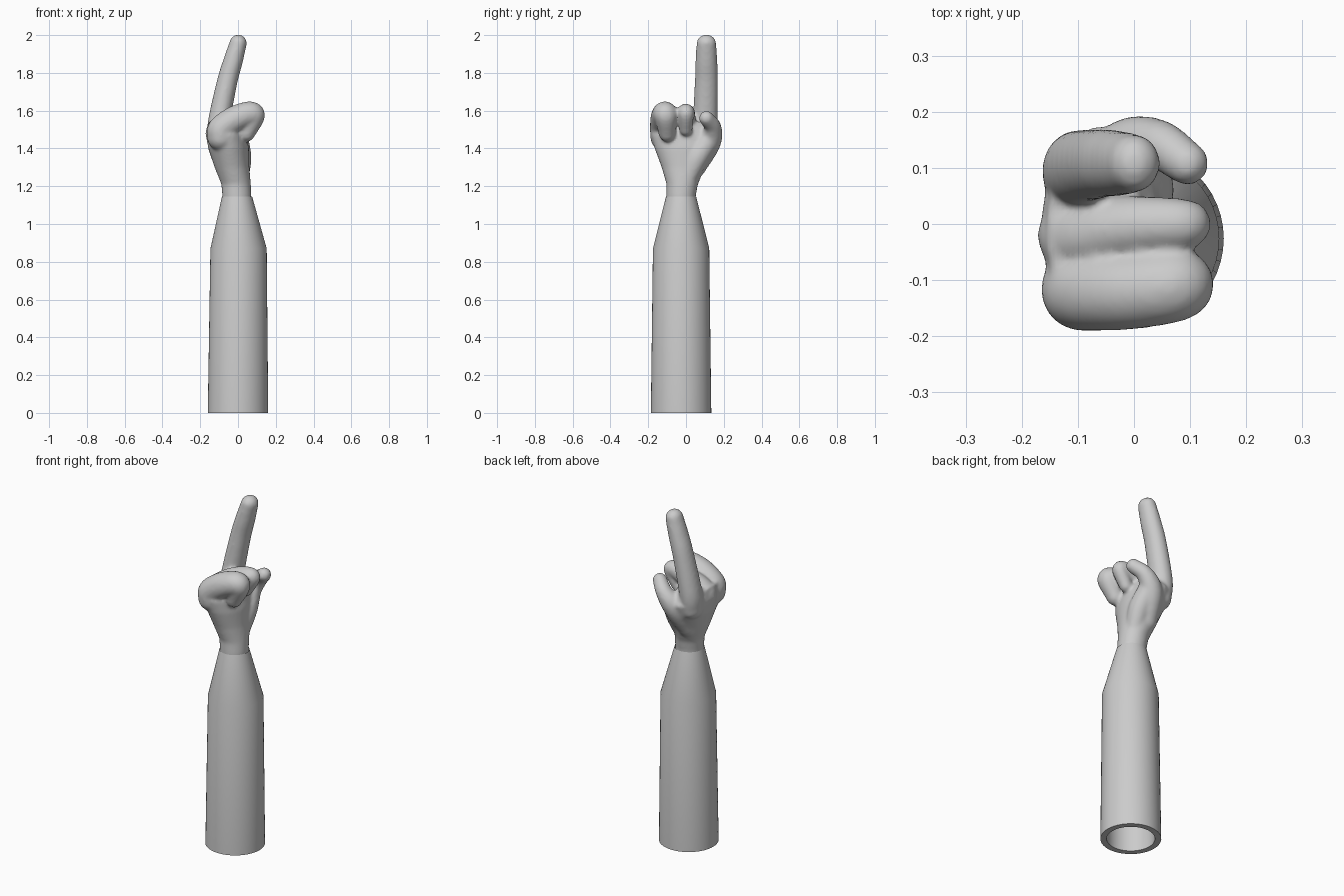
import bpy
import bmesh
from math import cos, sin, pi
from mathutils import Vector, Matrix

cube = bpy.data.objects.get("Cube")
if cube:
    bpy.data.objects.remove(cube)

grey = bpy.data.materials.new("plain grey")
grey.use_nodes = True
grey.diffuse_color = (0.6, 0.6, 0.6, 1)
grey.node_tree.nodes["Principled BSDF"].inputs["Base Color"].default_value = (0.6, 0.6, 0.6, 1)


def loft(bm, rows, segments=48, closed=False):
    """Skin elliptical rings given as (z, centre x, centre y, radius x, radius y)."""
    rings = []
    for z, cx, cy, rx, ry in rows:
        angles = [2 * pi * i / segments for i in range(segments)]
        rings.append([bm.verts.new((cx + rx * cos(a), cy + ry * sin(a), z)) for a in angles])
    pairs = list(zip(rings, rings[1:]))
    if closed:
        pairs.append((rings[-1], rings[0]))
    else:
        bm.faces.new(rings[0][::-1])
        bm.faces.new(rings[-1])
    for low, high in pairs:
        for i in range(segments):
            j = (i + 1) % segments
            bm.faces.new((low[i], low[j], high[j], high[i]))


def spline(p0, p1, p2, p3, t):
    """Catmull-Rom point between p1 and p2."""
    return 0.5 * (2 * p1 + (p2 - p0) * t + (2 * p0 - 5 * p1 + 4 * p2 - p3) * t * t
                  + (3 * p1 - p0 - 3 * p2 + p3) * t ** 3)


def finger(bm, points, widen=1.0, steps=12):
    """Run spheres along a curve of (x, y, z, radius) points."""
    pts = [Vector(p) for p in points]
    pts = [2 * pts[0] - pts[1]] + pts + [2 * pts[-1] - pts[-2]]
    for k in range(1, len(pts) - 2):
        for s in range(steps + 1):
            p = spline(*pts[k - 1:k + 3], s / steps)
            place = Matrix.Translation(p.xyz) @ Matrix.Diagonal((1, widen, 1, 1))
            bmesh.ops.create_icosphere(bm, subdivisions=3, radius=p.w, matrix=place)


def make_object(name, bm):
    bmesh.ops.recalc_face_normals(bm, faces=bm.faces)
    mesh = bpy.data.meshes.new(name)
    bm.to_mesh(mesh)
    bm.free()
    mesh.materials.append(grey)
    obj = bpy.data.objects.new(name, mesh)
    bpy.context.collection.objects.link(obj)
    return obj


# Hollow sleeve: outer wall up, inner wall back down
bm = bmesh.new()
wall = [(0, 0, 0.16), (0.87, 0.003, 0.149), (1.145, -0.005, 0.08),
        (1.12, -0.005, 0.068), (0.85, 0.003, 0.118), (0, 0, 0.127)]
loft(bm, [(z, x, -0.026, r, r) for z, x, r in wall], closed=True)
sleeve = make_object("sleeve", bm)
bpy.ops.object.select_all(action='DESELECT')
sleeve.select_set(True)
bpy.context.view_layer.objects.active = sleeve
bpy.ops.object.shade_smooth_by_angle(angle=pi / 6)

# Hand: palm and fingers fused into one skin
bm = bmesh.new()
loft(bm, [(1.08, -0.005, -0.027, 0.074, 0.076),
          (1.15, -0.006, -0.026, 0.077, 0.078),
          (1.21, -0.01, -0.02, 0.078, 0.083),
          (1.30, -0.032, -0.014, 0.092, 0.115),
          (1.40, -0.05, -0.006, 0.108, 0.160),
          (1.47, -0.06, -0.004, 0.105, 0.180),
          (1.54, -0.07, -0.02, 0.085, 0.150)])
# Little-side folded finger
finger(bm, [(-0.09, -0.115, 1.46, 0.074), (-0.085, -0.118, 1.505, 0.073),
            (0.0, -0.118, 1.563, 0.07), (0.08, -0.108, 1.578, 0.063),
            (0.045, -0.1, 1.48, 0.045)])
# Middle folded finger
finger(bm, [(-0.1, -0.02, 1.45, 0.067), (-0.097, -0.02, 1.5, 0.066),
            (0.0, -0.004, 1.565, 0.055), (0.093, 0.0, 1.588, 0.044),
            (0.055, 0.0, 1.5, 0.035)])
# Pointing finger
finger(bm, [(-0.1, 0.085, 1.44, 0.062), (-0.1, 0.1, 1.54, 0.06), (-0.058, 0.108, 1.75, 0.055),
            (-0.027, 0.108, 1.86, 0.052), (0.001, 0.108, 1.957, 0.046)], widen=1.13)
# Thumb
finger(bm, [(-0.045, 0.05, 1.3, 0.055), (-0.015, 0.122, 1.43, 0.062),
            (0.04, 0.142, 1.51, 0.046), (0.095, 0.108, 1.56, 0.039)])
# Ball of the thumb
finger(bm, [(0.01, 0.02, 1.26, 0.05), (0.012, 0.06, 1.35, 0.06), (0.0, 0.11, 1.43, 0.06)])
hand = make_object("hand", bm)

skin = hand.modifiers.new("skin", 'REMESH')
skin.mode = 'VOXEL'
skin.voxel_size = 0.009
skin.use_smooth_shade = True
soften = hand.modifiers.new("soften", 'SMOOTH')
soften.factor = 0.5
soften.iterations = 8
